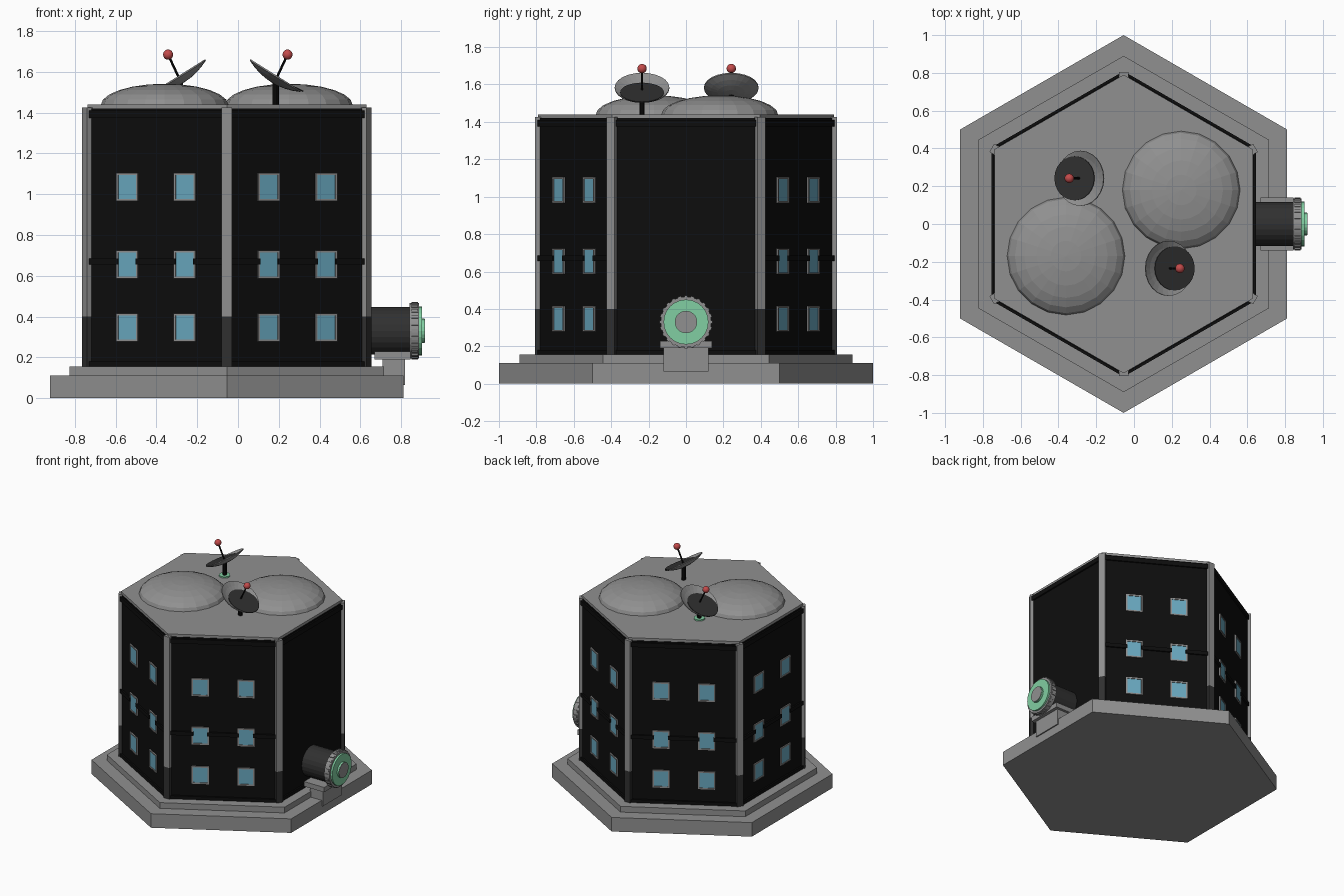
import bpy, bmesh, math
from mathutils import Matrix, Vector

if "Cube" in bpy.data.objects:
    bpy.data.objects.remove(bpy.data.objects["Cube"])

CX = -0.055  # hexagon centre in x


def mat(name, r, g, b):
    m = bpy.data.materials.new(name)
    m.diffuse_color = (r, g, b, 1)
    m.use_nodes = True
    m.node_tree.nodes["Principled BSDF"].inputs["Base Color"].default_value = m.diffuse_color
    return m


GRAY = mat("gray", 0.28, 0.28, 0.28)
BLACK = mat("black", 0.004, 0.004, 0.004)
DARK = mat("dark_gray", 0.03, 0.03, 0.03)
GLASS = mat("window_blue", 0.14, 0.39, 0.52)
GREEN = mat("green", 0.22, 0.62, 0.36)
RED = mat("red", 0.55, 0.07, 0.07)


def finish(bm, name, *mats, smooth=False):
    bmesh.ops.recalc_face_normals(bm, faces=bm.faces)
    me = bpy.data.meshes.new(name)
    bm.to_mesh(me)
    bm.free()
    ob = bpy.data.objects.new(name, me)
    bpy.context.collection.objects.link(ob)
    for m in mats:
        me.materials.append(m)
    if smooth:
        me.shade_smooth()
    return ob


def add_box(bm, lo, hi, frame=Matrix()):
    lo, hi = Vector(lo), Vector(hi)
    size = hi - lo
    bmesh.ops.create_cube(bm, size=1, matrix=frame @ Matrix.Translation((lo + hi) / 2)
                          @ Matrix.Diagonal((size.x, size.y, size.z, 1)))


def lathe(name, profile, m, frame=Matrix(), n=20, start=0.0, smooth=False):
    """Revolve (radius, height) points around local z."""
    bm = bmesh.new()
    rings = []
    for r, z in profile:
        if r == 0:
            rings.append([bm.verts.new(frame @ Vector((0, 0, z)))] * n)
        else:
            rings.append([bm.verts.new(frame @ Vector((
                r * math.cos(start + 2 * math.pi * i / n),
                r * math.sin(start + 2 * math.pi * i / n), z))) for i in range(n)])
    for a, b in zip(rings, rings[1:]):
        for i in range(n):
            j = (i + 1) % n
            vs = list(dict.fromkeys((a[i], a[j], b[j], b[i])))
            if len(vs) > 2:
                bm.faces.new(vs)
    return finish(bm, name, m, smooth=smooth)


def hexagon(name, r, z0, z1, m):
    lathe(name, [(0, z0), (r, z0), (r, z1), (0, z1)], m,
          Matrix.Translation((CX, 0, 0)), n=6, start=math.pi / 2)


def rod(name, p, q, r, m, n=10):
    p, q = Vector(p), Vector(q)
    f = Matrix.Translation(p) @ (q - p).to_track_quat('Z', 'Y').to_matrix().to_4x4()
    h = (q - p).length
    lathe(name, [(0, 0), (r, 0), (r, h), (0, h)], m, f, n)


def turn(deg):
    return Matrix.Translation((CX, 0, 0)) @ Matrix.Rotation(math.radians(deg), 4, 'Z')


# plinth, tower body and roof
hexagon("plinth", 1.0, 0, 0.11, GRAY)
hexagon("plinth_step", 0.89, 0.11, 0.155, GRAY)
hexagon("tower_walls", 0.795, 0.155, 1.42, BLACK)
hexagon("roof", 0.79, 1.42, 1.44, GRAY)
AP = 0.795 * math.cos(math.pi / 6)  # distance from centre to a wall

# corner pillars with dark feet
for name, z0, z1, m in (("corner_pillars", 0.40, 1.425, GRAY), ("pillar_feet", 0.155, 0.40, DARK)):
    bm = bmesh.new()
    for k in range(6):
        add_box(bm, (0.765, -0.025, z0), (0.806, 0.025, z1), turn(30 + 60 * k))
    finish(bm, name, m)

# wall trims, window frames and panes (local x points out of the wall)
trim, frames, panes = bmesh.new(), bmesh.new(), bmesh.new()
for k in range(6):
    f = turn(60 * k)
    add_box(trim, (AP - 0.01, -0.385, 1.375), (AP + 0.012, 0.385, 1.41), f)
    add_box(trim, (AP - 0.01, -0.385, 0.155), (AP + 0.012, 0.385, 0.18), f)
    if k == 0:  # the wall with the drum has no windows
        continue
    for a, b in ((-0.385, -0.213), (-0.113, 0.113), (0.213, 0.385)):
        add_box(trim, (AP - 0.01, a, 0.655), (AP + 0.012, b, 0.685), f)
    for z in (0.347, 0.655, 1.035):
        for y in (-0.163, 0.163):
            w, h, t = 0.061, 0.069, 0.010
            for s in (-1, 1):
                add_box(frames, (AP - 0.01, y + s * (w - t / 2) - t / 2, z - h),
                        (AP + 0.009, y + s * (w - t / 2) + t / 2, z + h), f)
                add_box(frames, (AP - 0.01, y - w + t, z + s * (h - t / 2) - t / 2),
                        (AP + 0.009, y + w - t, z + s * (h - t / 2) + t / 2), f)
            add_box(panes, (AP - 0.004, y - w + t, z - h + t), (AP + 0.004, y + w - t, z + h - t), f)
finish(trim, "wall_trim", BLACK)
finish(frames, "window_frames", GRAY)
finish(panes, "window_panes", GLASS)

# roof domes
for name, x, y in (("dome_right", 0.25, 0.18), ("dome_left", -0.36, -0.17)):
    prof = [(0.313 * math.cos(math.radians(a)), 0.105 * math.sin(math.radians(a)))
            for a in range(0, 90, 15)]
    lathe(name, [(0, 0)] + prof + [(0, 0.105)], GRAY, Matrix.Translation((x, y, 1.437)))

# dish antennas; s is the direction in x each dish leans towards
for tag, s, x, y in (("left", -1, -0.285, 0.242), ("right", 1, 0.185, -0.235)):
    tilt = Matrix.Rotation(s * math.radians(32), 4, 'Y')
    R, D = 0.146, 0.035
    steps = [0.25, 0.5, 0.75, 1.0]
    inner = [(R * t, D * (t * t - 1)) for t in steps]
    outer = [(r, z - 0.007) for r, z in reversed(inner)]
    lathe("dish_" + tag, [(0, -D)] + inner + outer + [(0, -D - 0.007)], GRAY,
          Matrix.Translation((x, y, 1.585)) @ tilt, n=24, smooth=False)
    # dark disc lying in the lower part of the bowl
    lathe("dish_insert_" + tag, [(0, -0.003), (0.117, -0.003), (0.117, 0.003), (0, 0.003)], DARK,
          Matrix.Translation((x + s * 0.030, y - 0.0, 1.556))
          @ Matrix.Rotation(s * math.radians(26), 4, 'Y'), n=24)
    rod("dish_mast_" + tag, (x, y, 1.43), (x, y, 1.555), 0.015, BLACK)
    tip = (x + s * 0.058, y, 1.685)
    rod("dish_feed_" + tag, (x + s * 0.002, y, 1.565), tip, 0.006, BLACK, 8)
    bm = bmesh.new()
    bmesh.ops.create_uvsphere(bm, u_segments=14, v_segments=10, radius=0.025,
                              matrix=Matrix.Translation(tip))
    finish(bm, "dish_ball_" + tag, RED, smooth=True)
    if s < 0:
        rod("mast_collar", (x, y, 1.438), (x, y, 1.45), 0.04, GREEN, 16)

# drum on the right wall
Z = 0.33
rod("drum", (0.62, 0, Z), (0.845, 0, Z), 0.116, DARK, 24)
rod("drum_rim", (0.842, 0, Z), (0.888, 0, Z), 0.136, GRAY, 24)
rod("drum_face", (0.885, 0, Z), (0.902, 0, Z), 0.12, GREEN, 24)
rod("drum_hub_side", (0.90, 0, Z), (0.915, 0, Z), 0.06, GREEN, 20)
rod("drum_hub", (0.914, 0, Z), (0.918, 0, Z), 0.058, GRAY, 20)
bm = bmesh.new()  # ribs around the rim
for i in range(24):
    f = Matrix.Translation((0, 0, Z)) @ Matrix.Rotation(math.radians(15 * i), 4, 'X')
    add_box(bm, (0.85, -0.009, 0.12), (0.882, 0.009, 0.141), f)
finish(bm, "rim_ribs", GRAY)

# drum support
bm = bmesh.new()
add_box(bm, (0.67, -0.14, 0.19), (0.845, 0.14, 0.228))
add_box(bm, (0.71, -0.12, 0.065), (0.82, 0.12, 0.195))
finish(bm, "drum_support", GRAY)
